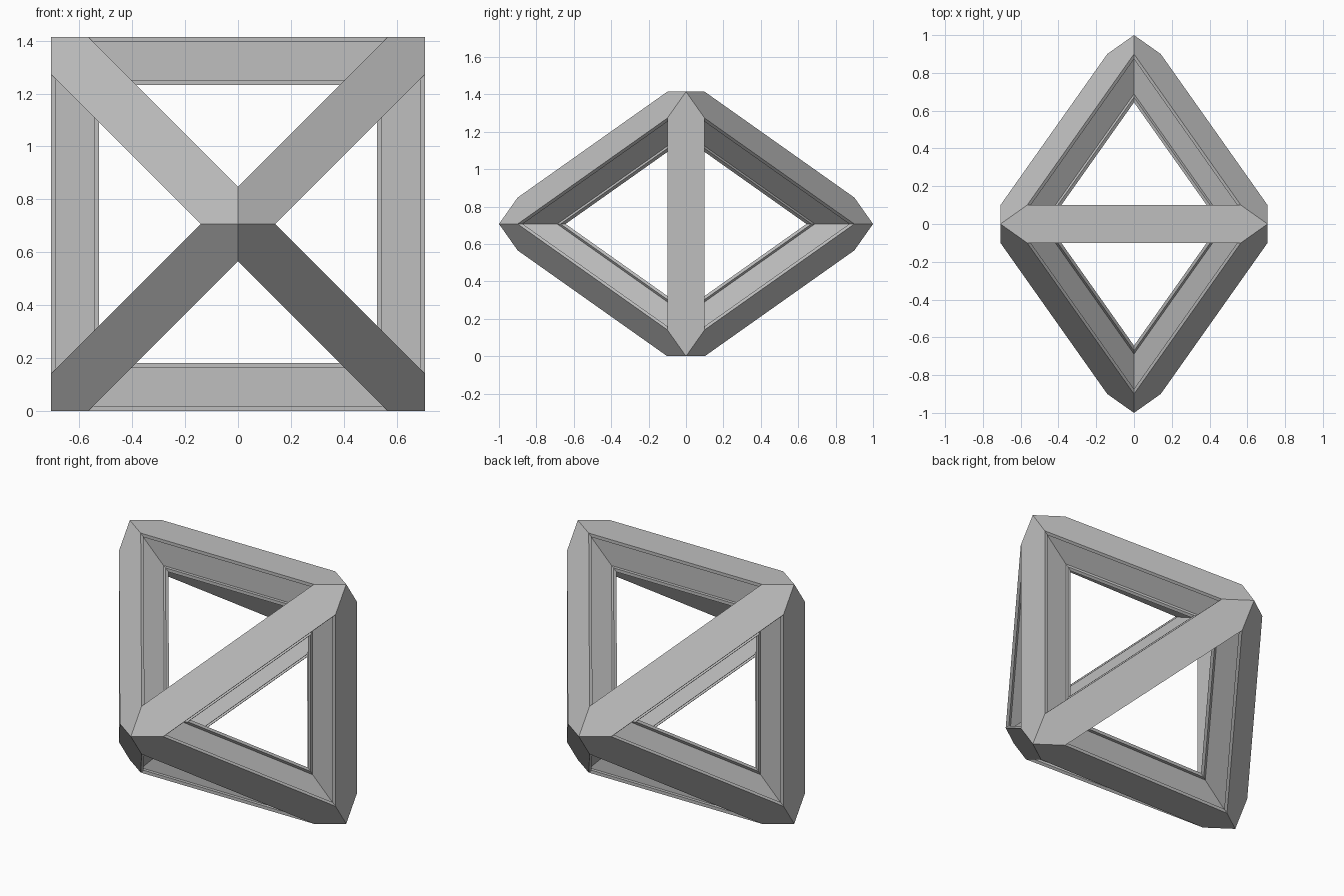
import bpy, bmesh
from math import radians, sqrt
from itertools import product, combinations
from mathutils import Matrix, Vector

if "Cube" in bpy.data.objects:
    bpy.data.objects.remove(bpy.data.objects["Cube"])

HALF = 0.10             # half width of a strut
DEPTH = 0.181 * sqrt(2)  # strut depth, measured along an axis
LIP = 0.019 * sqrt(2)    # lip beside the channel
CUT = 0.018             # channel depth

gray = bpy.data.materials.new("plain gray")
gray.use_nodes = True
color = (0.52, 0.52, 0.52, 1)
gray.diffuse_color = color
gray.node_tree.nodes["Principled BSDF"].inputs["Base Color"].default_value = color

bm = bmesh.new()


def add_face(points):
    bm.faces.new([bm.verts.new(p) for p in points])


def corner(signs, axis, width, sink):
    """Corner of a triangular opening, beside the tip on the given axis."""
    p = [width * s for s in signs]
    p[axis] = signs[axis] * (1 - sink - width)
    return Vector(p)


# Walls of the eight triangular openings, each with a shallow channel
profile = [(HALF, 0), (HALF, LIP), (HALF - CUT, LIP),
           (HALF - CUT, DEPTH - LIP), (HALF, DEPTH - LIP), (HALF, DEPTH)]
for signs in product((-1, 1), repeat=3):
    rings = [[corner(signs, a, w, s) for a in range(3)] for w, s in profile]
    for outer, inner in zip(rings, rings[1:]):
        for i in range(3):
            j = (i + 1) % 3
            add_face([outer[i], outer[j], inner[j], inner[i]])

# Pointed outer and inner strips of the twelve struts
for a, b in combinations(range(3), 2):
    c = 3 - a - b
    for sa, sb in product((-1, 1), repeat=2):
        for sink in (0, DEPTH):
            sides = []
            for sc in (1, -1):
                signs = [0, 0, 0]
                signs[a], signs[b], signs[c] = sa, sb, sc
                sides.append([corner(signs, k, HALF, sink) for k in (a, b)])
            tip_a, tip_b = Vector(), Vector()
            tip_a[a], tip_b[b] = sa * (1 - sink), sb * (1 - sink)
            add_face([tip_a, *sides[0], tip_b, *reversed(sides[1])])

# Weld the shell, then stand it on one edge
bmesh.ops.remove_doubles(bm, verts=bm.verts, dist=0.0005)
bmesh.ops.recalc_face_normals(bm, faces=bm.faces)
bm.transform(Matrix.Translation((0, 0, sqrt(0.5))) @ Matrix.Rotation(radians(45), 4, 'Y'))

mesh = bpy.data.meshes.new("octahedral_frame")
bm.to_mesh(mesh)
bm.free()
mesh.materials.append(gray)
frame = bpy.data.objects.new("octahedral_frame", mesh)
bpy.context.collection.objects.link(frame)
